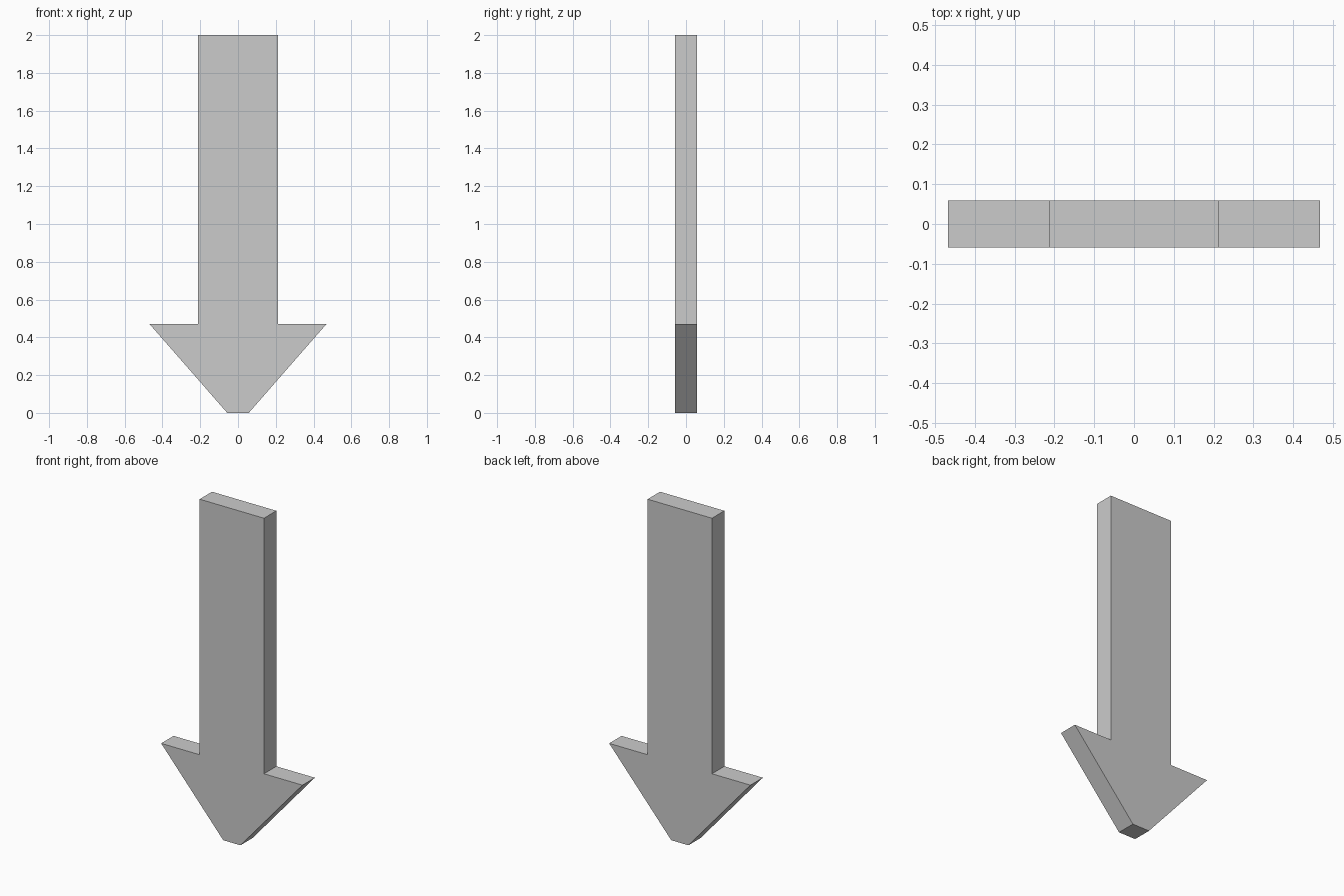
import bpy, bmesh

if "Cube" in bpy.data.objects:
    bpy.data.objects.remove(bpy.data.objects["Cube"])

# Right half of the arrow outline (x, z), from tip to shaft top
half = [(0.057, 0.0), (0.468, 0.47), (0.213, 0.47), (0.213, 2.0)]
outline = half + [(-x, z) for x, z in reversed(half)]
depth = 0.117

# Flat profile extruded through the thickness
bm = bmesh.new()
face = bm.faces.new([bm.verts.new((x, -depth / 2, z)) for x, z in outline])
result = bmesh.ops.extrude_face_region(bm, geom=[face])
verts = [g for g in result["geom"] if isinstance(g, bmesh.types.BMVert)]
bmesh.ops.translate(bm, verts=verts, vec=(0, depth, 0))
bmesh.ops.recalc_face_normals(bm, faces=bm.faces)

mesh = bpy.data.meshes.new("down_arrow")
bm.to_mesh(mesh)
bm.free()
arrow = bpy.data.objects.new("down_arrow", mesh)
bpy.context.collection.objects.link(arrow)
